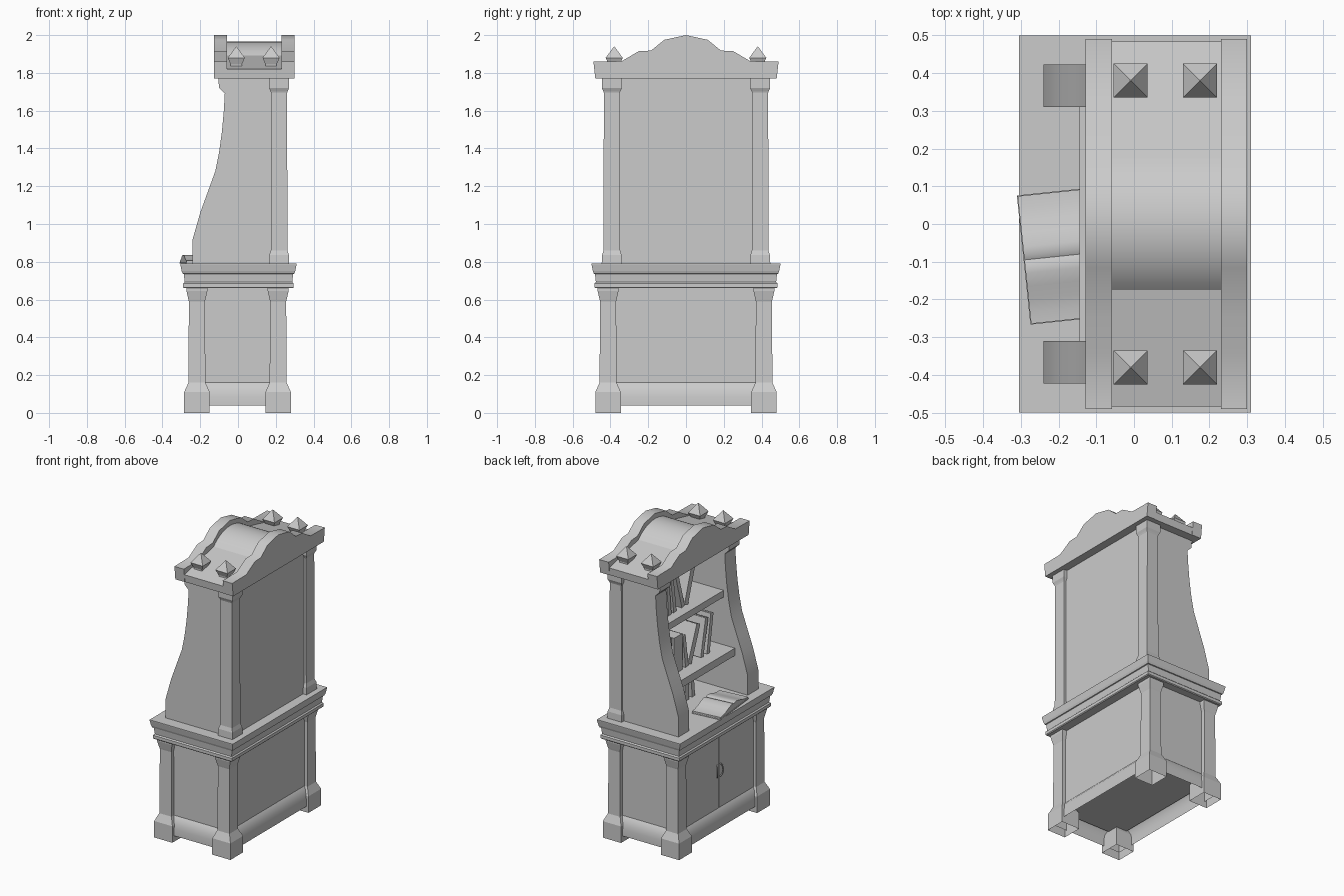
import bpy, bmesh, math
from mathutils import Matrix, Vector

cube = bpy.data.objects.get("Cube")
if cube:
    bpy.data.objects.remove(cube, do_unlink=True)

grey = bpy.data.materials.new("plain grey")
grey.use_nodes = True
grey.diffuse_color = (0.6, 0.6, 0.6, 1)
grey.node_tree.nodes["Principled BSDF"].inputs["Base Color"].default_value = (0.6, 0.6, 0.6, 1)


def finish(name, bm, smooth=0):
    bmesh.ops.recalc_face_normals(bm, faces=bm.faces)
    mesh = bpy.data.meshes.new(name)
    bm.to_mesh(mesh)
    bm.free()
    mesh.materials.append(grey)
    obj = bpy.data.objects.new(name, mesh)
    bpy.context.collection.objects.link(obj)
    if smooth:
        bpy.ops.object.select_all(action="DESELECT")
        obj.select_set(True)
        bpy.context.view_layer.objects.active = obj
        bpy.ops.object.shade_smooth_by_angle(angle=math.radians(smooth))
    return obj


def stack(name, cx, cy, rings, smooth=0, bottom=True, top=True):
    """Loft through rectangles given as (half x, half y, z)."""
    bm = bmesh.new()
    loops = []
    for hx, hy, z in rings:
        loops.append([bm.verts.new((cx + sx * hx, cy + sy * hy, z))
                      for sx, sy in ((-1, -1), (1, -1), (1, 1), (-1, 1))])
    for a, b in zip(loops, loops[1:]):
        for i in range(4):
            j = (i + 1) % 4
            bm.faces.new((a[i], a[j], b[j], b[i]))
    if bottom:
        bm.faces.new(loops[0])
    if top:
        bm.faces.new(loops[-1])
    return finish(name, bm, smooth)


def prism(name, profile, axis, start, end, smooth=0):
    """Extrude a profile of (horizontal, z) points along x or y."""
    bm = bmesh.new()
    place = (lambda u, z: (start, u, z)) if axis == "x" else (lambda u, z: (u, start, z))
    face = bm.faces.new([bm.verts.new(place(u, z)) for u, z in profile])
    new = bmesh.ops.extrude_face_region(bm, geom=[face])["geom"]
    shift = Vector((end - start, 0, 0) if axis == "x" else (0, end - start, 0))
    bmesh.ops.translate(bm, vec=shift, verts=[v for v in new if isinstance(v, bmesh.types.BMVert)])
    return finish(name, bm, smooth)


def box(name, x0, x1, y0, y1, z0, z1):
    hx, hy = (x1 - x0) / 2, (y1 - y0) / 2
    return stack(name, (x0 + x1) / 2, (y0 + y1) / 2, [(hx, hy, z0), (hx, hy, z1)])


def post(name, cx, cy, rings):
    stack(name, cx, cy, [(h, h, z) for h, z in rings], bottom=False)


def mirrored(profile):
    """Complete a half profile that runs from the outer edge to the centre."""
    return profile + [(-u, z) for u, z in reversed(profile) if u > 0]


# Lower cabinet body with a thin, rounded skirting around a recessed underside
hx, hy = 0.236, 0.43
box("lower_cabinet", -0.0025 - hx, -0.0025 + hx, -hy, hy, 0.13, 0.67)
skirt = [(0.032, 0.04), (0.032, 0.085), (0.026, 0.115), (0.016, 0.14), (0, 0.16)]
stack("skirting", -0.0025, 0, [(hx + d, hy + d, z) for d, z in skirt], 40,
      bottom=False, top=False)

# Lower corner posts
for end, x in (("front", -0.2175), ("back", 0.2125)):
    for side, y in (("right", -0.4125), ("left", 0.4125)):
        post(f"lower_post_{end}_{side}", x, y,
             [(0.0675, 0), (0.0675, 0.11), (0.045, 0.16), (0.0425, 0.59),
              (0.045, 0.6), (0.055, 0.645), (0.055, 0.67)])

# Doors with bowed pull handles
for s, side in ((-1, "right"), (1, "left")):
    y0, y1 = sorted((s * 0.002, s * 0.37))
    box(f"door_{side}", -0.242, -0.236, y0, y1, 0.15, 0.665)
    curve = bpy.data.curves.new(f"handle_{side}", "CURVE")
    curve.dimensions = "3D"
    curve.bevel_depth = 0.004
    curve.bevel_resolution = 1
    curve.use_fill_caps = True
    curve.materials.append(grey)
    spline = curve.splines.new("POLY")
    spline.points.add(8)
    for i, p in enumerate(spline.points):
        a = math.pi * i / 8
        p.co = (-0.241 - 0.014 * math.sin(a), s * (0.014 + 0.016 * math.sin(a)),
                0.405 + 0.042 * math.cos(a), 1)
    bpy.context.collection.objects.link(bpy.data.objects.new(f"handle_{side}", curve))

# Moulded counter top
moulding = [(0.02, 0.66), (0.015, 0.665), (0.015, 0.685), (0.02, 0.69), (0.023, 0.692),
            (0.021, 0.71), (0.018, 0.735), (0.012, 0.737), (0.007, 0.75), (0, 0.785), (0, 0.79)]
stack("counter_top", 0.0025, 0, [(0.3075 - d, 0.5 - d, z) for d, z in moulding])

# Upper cabinet: swept sides, back board, back posts
sweep = [(0.24, 0.785), (-0.24, 0.785), (-0.24, 0.92), (-0.2, 1.06), (-0.16, 1.17), (-0.12, 1.28),
         (-0.1, 1.38), (-0.085, 1.49), (-0.075, 1.6), (-0.07, 1.69), (-0.1, 1.72),
         (-0.105, 1.775), (0.24, 1.775)]
for s, side in ((-1, "right"), (1, "left")):
    prism(f"side_panel_{side}", sweep, "y", s * 0.31, s * 0.422, 20)
    post(f"upper_post_{side}", 0.2175, s * 0.3925,
         [(0.054, 0.785), (0.052, 0.835), (0.044, 0.86), (0.0425, 1.695),
          (0.046, 1.705), (0.053, 1.72), (0.053, 1.775)])
box("back_board", 0.2, 0.245, -0.36, 0.36, 0.785, 1.775)

# Shelves
box("lower_shelf", -0.145, 0.21, -0.315, 0.315, 1.03, 1.08)
box("upper_shelf", -0.062, 0.21, -0.315, 0.315, 1.4, 1.445)

# Crown: stepped pediments front and back, vaulted roof between
pediment = mirrored([(0.48, 1.77), (0.49, 1.86), (0.34, 1.862), (0.25, 1.915), (0.185, 1.918),
                     (0.115, 1.975), (0, 2.0)])
for name, x0, x1 in (("front", -0.128, -0.058), ("back", 0.23, 0.3)):
    prism(f"{name}_pediment", pediment, "x", x0, x1, 37)
radius = 0.243
vault = [(radius * math.sin(a), 1.965 - radius * (1 - math.cos(a)))
         for a in (math.radians(46) * i / 8 for i in range(8, -1, -1))]
roof = mirrored([(0.478, 1.77), (0.483, 1.82)] + vault)
prism("vaulted_roof", roof, "x", -0.06, 0.232, 25)

# Pointed finials
for x in (-0.009, 0.175):
    for y in (-0.38, 0.38):
        stack("finial", x, y, [(0.03, 0.03, 1.815), (0.03, 0.03, 1.845), (0.045, 0.045, 1.88),
                               (0.001, 0.001, 1.94)])


# Books: cover with slightly sunken page block
def book(shelf, y, width, height, tilt=0, front=-0.02, depth=0.18):
    t = math.radians(tilt)
    z = shelf + height / 2 * math.cos(t) + width / 2 * abs(math.sin(t))
    x = front + depth / 2
    for name, trim in (("book_cover", 0), ("book_pages", 0.006)):
        w = width / 2 - trim
        obj = box(name, -depth / 2, depth / 2 - trim, -w, w,
                  -height / 2 + trim, height / 2 + (0.002 if trim else 0))
        obj.matrix_world = Matrix.Translation((x, y, z)) @ Matrix.Rotation(t, 4, "X")


for y, w, h, tilt in ((0.28, 0.04, 0.22, 0), (0.235, 0.04, 0.2, 0), (0.18, 0.03, 0.23, -6),
                      (0.13, 0.03, 0.22, -8), (0.06, 0.03, 0.23, -16), (-0.04, 0.04, 0.24, 18)):
    book(1.445, y, w, h, tilt, 0)
for y, w, h, tilt in ((0.26, 0.05, 0.25, 0), (0.17, 0.09, 0.24, 0), (0.09, 0.03, 0.22, -8),
                      (0.0, 0.04, 0.25, 22), (-0.11, 0.03, 0.25, 12), (-0.17, 0.03, 0.26, 9)):
    book(1.08, y, w, h, tilt, -0.06)
for y, w, h, tilt in ((0.28, 0.04, 0.18, 0), (0.23, 0.04, 0.2, 0), (0.17, 0.03, 0.19, 8),
                      (-0.04, 0.04, 0.2, 0), (-0.1, 0.03, 0.19, -6)):
    book(0.79, y, w, h, tilt, 0.02)

# Open book lying on the counter
pages = mirrored([(0.17, 0.004), (0.17, 0.016), (0.14, 0.018), (0.105, 0.025), (0.07, 0.037),
                  (0.035, 0.046), (0.012, 0.046), (0, 0.04)])
turn = Matrix.Translation((-0.193, -0.085, 0.79)) @ Matrix.Rotation(math.radians(6), 4, "Z")
prism("open_book_pages", pages, "x", -0.098, 0.098, 40).matrix_world = turn
box("open_book_cover", -0.1, 0.1, -0.172, 0.172, 0, 0.006).matrix_world = turn
